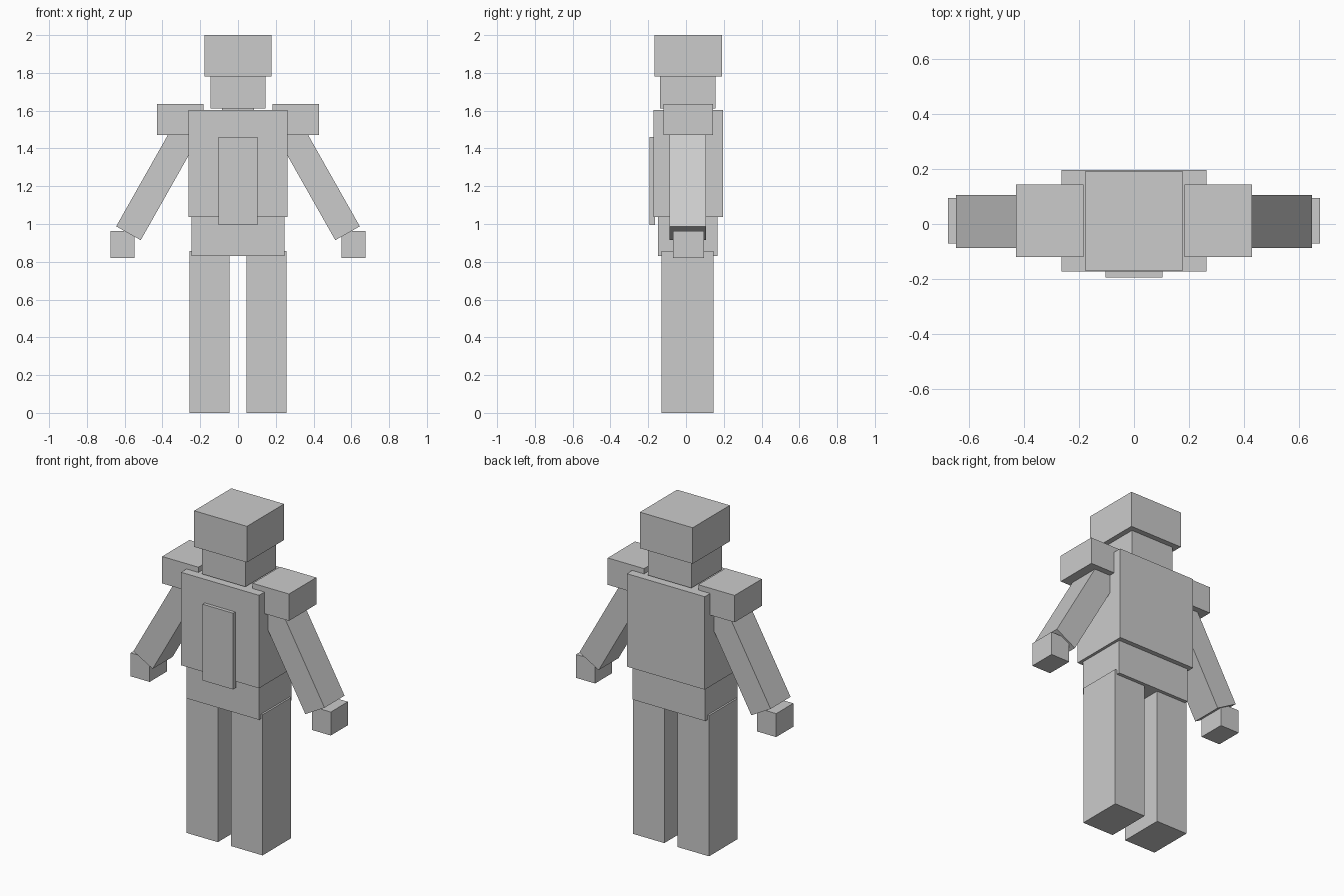
import bpy
from math import radians, sin, cos
from mathutils import Matrix, Vector

if "Cube" in bpy.data.objects:
    bpy.data.objects.remove(bpy.data.objects["Cube"])


def box(name, x, y, z, tilt=0.0):
    """Box from (min, max) ranges, optionally tilted about the y axis."""
    lo, hi = Vector((x[0], y[0], z[0])), Vector((x[1], y[1], z[1]))
    bpy.ops.mesh.primitive_cube_add(size=1)
    ob = bpy.context.object
    ob.name = name
    size = hi - lo
    ob.data.transform(Matrix.Translation((lo + hi) / 2)
                      @ Matrix.Rotation(tilt, 4, 'Y')
                      @ Matrix.Diagonal((*size, 1)))
    return ob


def pair(name, x, y, z, tilt=0.0):
    """Box on both sides of the body."""
    box("right_" + name, x, y, z, tilt)
    box("left_" + name, (-x[1], -x[0]), y, z, -tilt)


# Head and neck
box("head", (-0.178, 0.178), (-0.168, 0.19), (1.78, 2.0))
box("neck", (-0.146, 0.146), (-0.137, 0.157), (1.611, 1.78))
box("neck_joint", (-0.085, 0.085), (-0.075, 0.095), (1.58, 1.613))

# Torso with raised chest panel, and hips
box("torso", (-0.263, 0.263), (-0.173, 0.195), (1.037, 1.604))
box("chest_panel", (-0.103, 0.103), (-0.194, -0.165), (0.995, 1.46))
box("hips", (-0.246, 0.246), (-0.147, 0.166), (0.83, 1.037))

# Legs
pair("leg", (0.045, 0.257), (-0.13, 0.145), (0.0, 0.858))

# Shoulders
pair("shoulder", (0.183, 0.428), (-0.12, 0.143), (1.472, 1.636))

# Arms, leaning outward from under the shoulders down to the hands
lean, length, width = radians(29.5), 0.62, 0.149
cx = 0.58 - sin(lean) * length / 2
cz = 0.951 + cos(lean) * length / 2
pair("arm", (cx - width / 2, cx + width / 2), (-0.087, 0.106),
     (cz - length / 2, cz + length / 2), -lean)

# Hands
pair("hand", (0.547, 0.675), (-0.07, 0.095), (0.82, 0.963))
